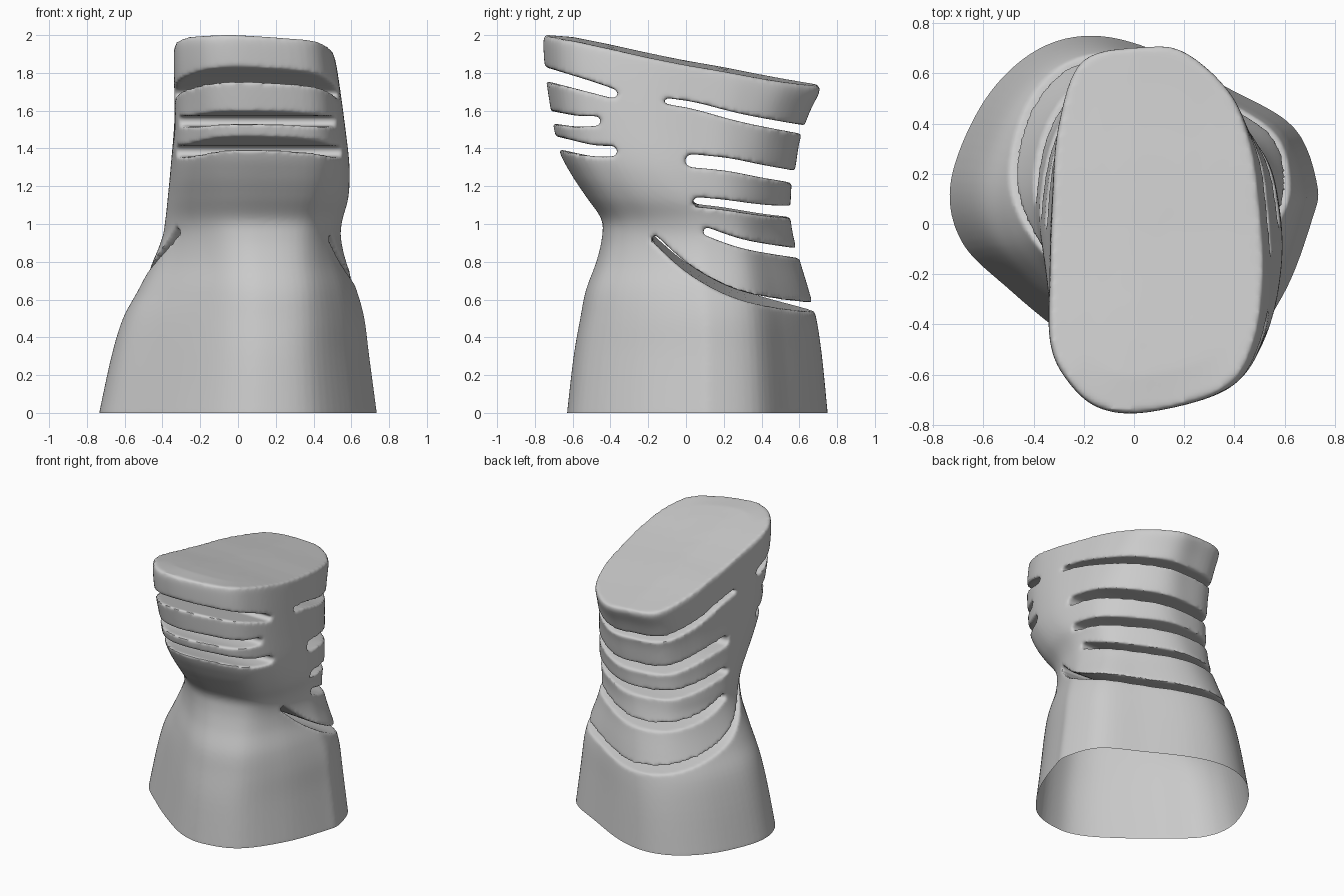
import bpy, bmesh, math
from mathutils import Vector

if "Cube" in bpy.data.objects:
    bpy.data.objects.remove(bpy.data.objects["Cube"])

# Plan outlines at the foot and at the top, matched point by point
FOOT = [(.735,.16),(.64,.39),(.37,.55),(.05,.71),(-.2,.755),(-.42,.68),(-.61,.48),(-.735,.17),
        (-.69,-.07),(-.5,-.26),(-.28,-.44),(-.05,-.59),(.15,-.63),(.4,-.55),(.6,-.28),(.715,.02)]
TOP = [(.5,.12),(.465,.33),(.38,.53),(.2,.69),(.03,.71),(-.21,.655),(-.305,.4),(-.33,.1),
       (-.34,-.2),(-.34,-.46),(-.28,-.61),(-.15,-.73),(.05,-.75),(.36,-.66),(.48,-.48),(.52,-.2)]
# Level, x range, y range, blend from foot outline to top outline
LEVELS = [(0,-.735,.735,-.63,.75,0),(.3,-.67,.695,-.595,.72,0),(.5,-.61,.67,-.56,.69,.05),
          (.65,-.53,.63,-.53,.65,.12),(.8,-.455,.575,-.475,.605,.22),(.93,-.405,.548,-.445,.57,.36),
          (1.03,-.39,.557,-.45,.555,.48),(1.15,-.38,.585,-.53,.555,.58),(1.27,-.37,.594,-.61,.56,.67),
          (1.4,-.36,.59,-.675,.58,.75),(1.6,-.345,.568,-.715,.605,.86),(1.8,-.342,.543,-.745,.655,.96),
          (1.95,-.34,.522,-.755,.705,1),(2,-.332,.512,-.748,.705,1)]


def spline(a, b, c, d, t):
    return [.5 * (2*q + (r-p)*t + (2*p-5*q+4*r-s)*t*t + (3*q-p-3*r+s)*t**3)
            for p, q, r, s in zip(a, b, c, d)]


def smooth(pts, n, closed=False):
    m, out = len(pts), []
    pick = (lambda i: pts[i % m]) if closed else (lambda i: pts[max(0, min(m-1, i))])
    for i in range(m if closed else m-1):
        out += [spline(pick(i-1), pick(i), pick(i+1), pick(i+2), k/n) for k in range(n)]
    return out if closed else out + [list(pts[-1])]


def unit(pts):
    lo = [min(p[i] for p in pts) for i in (0, 1)]
    hi = [max(p[i] for p in pts) for i in (0, 1)]
    return [[(p[i]-lo[i])/(hi[i]-lo[i]) for i in (0, 1)] for p in pts]


def crown(x, y):
    # Sloping top surface
    prof = [(-.8,2.005),(-.6,1.99),(-.4,1.95),(-.2,1.905),(0,1.865),(.2,1.83),(.45,1.78),(.8,1.72)]
    for (a, za), (b, zb) in zip(prof, prof[1:]):
        if y <= b:
            return za + (zb-za)*(y-a)/(b-a) - .05*max(x, 0)
    return prof[-1][1]


def make_object(name, bm):
    bmesh.ops.recalc_face_normals(bm, faces=bm.faces)
    me = bpy.data.meshes.new(name)
    bm.to_mesh(me)
    bm.free()
    ob = bpy.data.objects.new(name, me)
    bpy.context.collection.objects.link(ob)
    return ob


# Body: loft through the levels, then a sloping cap
foot, top = unit(smooth(FOOT, 6, True)), unit(smooth(TOP, 6, True))
bm = bmesh.new()
rings = []
for lv, x0, x1, y0, y1, w in smooth(LEVELS, 5):
    ring = []
    for f, t in zip(foot, top):
        x = x0 + (x1-x0)*(f[0]+(t[0]-f[0])*w)
        y = y0 + (y1-y0)*(f[1]+(t[1]-f[1])*w)
        z = lv if lv < 1 else 1 + (lv-1)*(crown(x, y)-1)
        ring.append(bm.verts.new((x, y, z)))
    rings.append(ring)
# Spare length below the floor, trimmed off later
rings.insert(0, [bm.verts.new((v.co.x, v.co.y, -.06)) for v in rings[0]])
rim = [v.co.copy() for v in rings[-1]]
mid = sum(rim, Vector()) / len(rim)
for s in (.97, .8, .6, .4, .2):
    pts = [mid + (p-mid)*s for p in rim]
    rings.append([bm.verts.new((p.x, p.y, crown(p.x, p.y))) for p in pts])
n = len(foot)
for a, b in zip(rings, rings[1:]):
    for i in range(n):
        bm.faces.new((a[i], a[(i+1) % n], b[(i+1) % n], b[i]))
bm.faces.new(rings[0])
centre = bm.verts.new((mid.x, mid.y, crown(mid.x, mid.y)))
for i in range(n):
    bm.faces.new((rings[-1][i], rings[-1][(i+1) % n], centre))
body = make_object("slotted_body", bm)

# Slots: side-view (y, z) centre lines, start and end half width, tilt across x
SLOTS = [
    ([(-.385,1.69),(-.5,1.725),(-.73,1.79),(-.95,1.85)], .024, .04, 0),
    ([(-.475,1.545),(-.58,1.545),(-.71,1.565),(-.95,1.60)], .026, .034, 0),
    ([(-.39,1.385),(-.5,1.39),(-.68,1.43),(-.95,1.49)], .028, .033, 0),
    ([(-.1,1.65),(.05,1.625),(.3,1.56),(.62,1.50),(.95,1.45)], .016, .026, 0),
    ([(.03,1.335),(.22,1.315),(.4,1.28),(.57,1.25),(.95,1.18)], .035, .032, 0),
    ([(.06,1.125),(.2,1.11),(.4,1.08),(.56,1.065),(.95,1.03)], .025, .032, .015),
    ([(.11,.96),(.3,.895),(.56,.85),(.95,.8)], .022, .026, 0),
    ([(-.165,.945),(0,.80),(.2,.685),(.4,.618),(.66,.56),(.95,.52)], .018, .026, .05)]
bm = bmesh.new()
for path, h0, h1, tilt in SLOTS:
    pts = [Vector(p) for p in smooth(path, 5)]
    left, right = [], []
    for i, p in enumerate(pts):
        d = (pts[min(i+1, len(pts)-1)] - pts[max(i-1, 0)]).normalized()
        h = h0 + (h1-h0)*i/(len(pts)-1)
        nrm = Vector((-d.y, d.x)) * h
        left.append(p+nrm)
        right.append(p-nrm)
    d = (pts[1]-pts[0]).normalized()
    nrm = Vector((-d.y, d.x))
    tip = [pts[0] + h0*(nrm*math.cos(a) - d*math.sin(a)) for a in
           [math.pi*k/8 for k in range(1, 8)]]
    loop = right[::-1] + tip[::-1] + left
    sides = [[bm.verts.new((x, p.x, p.y - tilt*x)) for p in loop] for x in (-1, 1)]
    for i in range(len(loop)):
        j = (i+1) % len(loop)
        bm.faces.new((sides[0][i], sides[0][j], sides[1][j], sides[1][i]))
    bm.faces.new(sides[0])
    bm.faces.new(sides[1])
cutter = make_object("slot_cutter", bm)
cutter.hide_render = True

# Cut the slots, then soften every edge
cut = body.modifiers.new("slots", "BOOLEAN")
cut.object = cutter
cut.operation = 'DIFFERENCE'
cut.solver = 'EXACT'
even = body.modifiers.new("even", "REMESH")
even.mode = 'VOXEL'
even.voxel_size = .0125
soft = body.modifiers.new("soften", "SMOOTH")
soft.factor = .5
soft.iterations = 5
bpy.context.view_layer.objects.active = body
body.select_set(True)
for name in ("slots", "even", "soften"):
    bpy.ops.object.modifier_apply(modifier=name)
bpy.data.objects.remove(cutter)

# Open foot: trim flat at the floor
bm = bmesh.new()
bm.from_mesh(body.data)
bmesh.ops.bisect_plane(bm, geom=bm.verts[:]+bm.edges[:]+bm.faces[:], dist=1e-5,
                       plane_co=(0, 0, 0), plane_no=(0, 0, 1), clear_inner=True)
bm.to_mesh(body.data)
bm.free()
bpy.ops.object.shade_smooth_by_angle(angle=math.radians(50))
